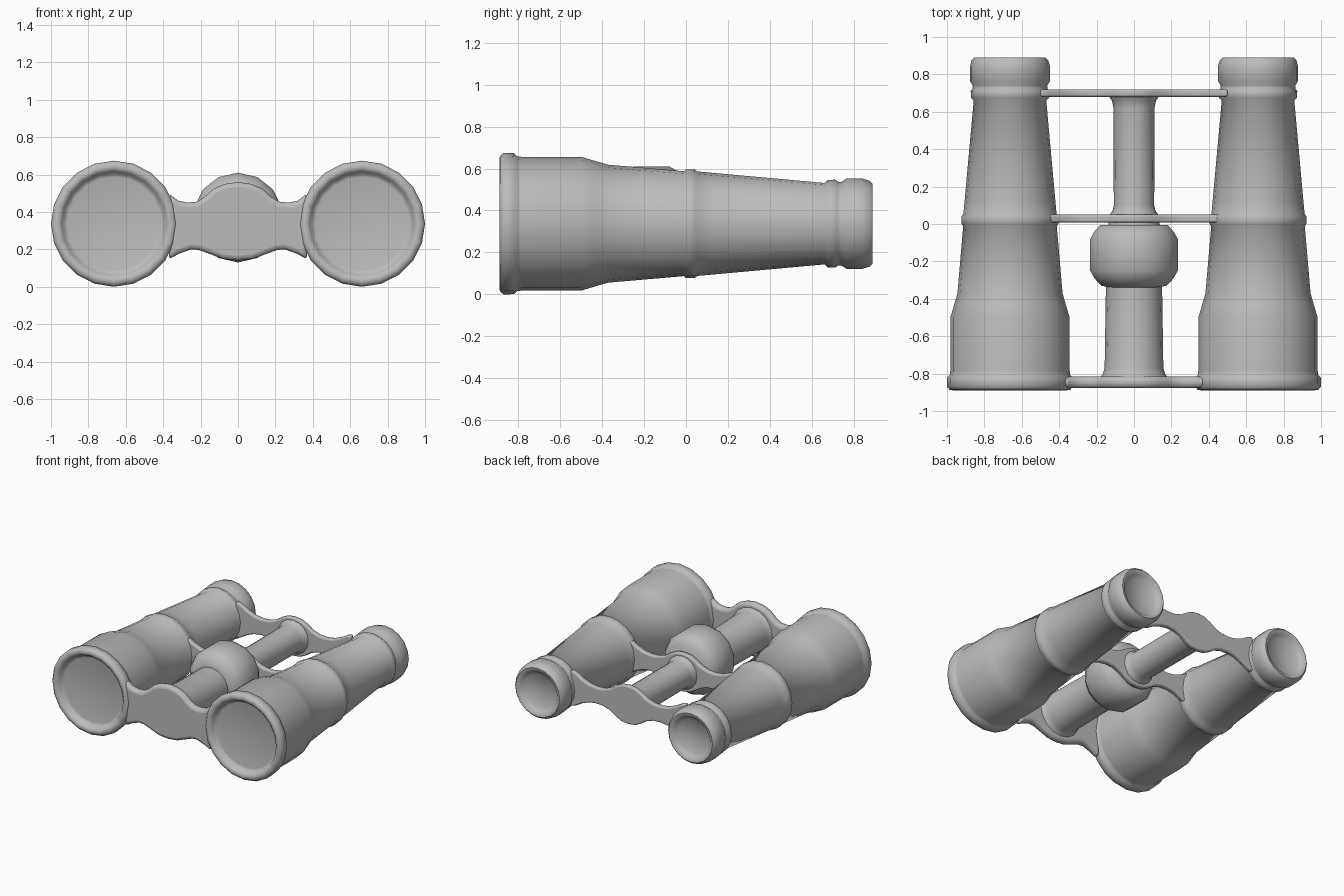
import bpy, bmesh, math

cube = bpy.data.objects.get("Cube")
if cube:
    bpy.data.objects.remove(cube, do_unlink=True)

grey = bpy.data.materials.new("plain grey")
grey.use_nodes = True
grey.diffuse_color = (0.5, 0.5, 0.5, 1)
grey.node_tree.nodes["Principled BSDF"].inputs["Base Color"].default_value = (0.5, 0.5, 0.5, 1)


def finish(name, bm, angle):
    bmesh.ops.recalc_face_normals(bm, faces=bm.faces[:])
    for f in bm.faces:
        f.smooth = True
    mesh = bpy.data.meshes.new(name)
    bm.to_mesh(mesh)
    bm.free()
    mesh.set_sharp_from_angle(angle=math.radians(angle))
    mesh.materials.append(grey)
    obj = bpy.data.objects.new(name, mesh)
    bpy.context.collection.objects.link(obj)
    return obj


def turned(name, profile, x, z, sides, angle=50):
    """Revolve (y, radius) points about a front-to-back axis."""
    bm = bmesh.new()
    verts = [bm.verts.new((x, y, z + r)) for y, r in profile]
    edges = [bm.edges.new(pair) for pair in zip(verts, verts[1:])]
    bmesh.ops.spin(bm, geom=verts + edges, cent=(x, 0, z), axis=(0, 1, 0),
                   angle=math.tau, steps=sides, use_merge=True)
    bmesh.ops.remove_doubles(bm, verts=bm.verts[:], dist=1e-5)
    return finish(name, bm, angle)


def bridge(name, top, bottom, y0, y1, bevel):
    """Upright plate, symmetric in x, from half outlines of (x, z)."""
    outline = ([(-x, z) for x, z in reversed(top)] + top[1:]
               + bottom[::-1] + [(-x, z) for x, z in bottom[1:]])
    bm = bmesh.new()
    face = bm.faces.new([bm.verts.new((x, y0, z)) for x, z in outline])
    new = bmesh.ops.extrude_face_region(bm, geom=[face])["geom"]
    moved = [v for v in new if isinstance(v, bmesh.types.BMVert)]
    bmesh.ops.translate(bm, verts=moved, vec=(0, y1 - y0, 0))
    obj = finish(name, bm, 60)
    mod = obj.modifiers.new("rounded edges", "BEVEL")
    mod.width = bevel
    mod.segments = 3
    mod.limit_method = "ANGLE"
    mod.angle_limit = math.radians(60)
    return obj


# Two barrels: recessed front lens, flared body, bands and hollow eyecup
barrel = [(-.845, 0), (-.845, .25), (-.85, .268), (-.875, .28), (-.89, .298),
          (-.887, .322), (-.87, .337), (-.82, .336), (-.806, .322), (-.785, .319),
          (-.5, .319), (-.43, .298), (-.37, .281), (-.01, .25), (.0, .259),
          (.04, .259), (.055, .249), (.12, .243), (.66, .194), (.675, .208),
          (.71, .21), (.725, .2), (.74, .199), (.765, .215), (.84, .215),
          (.875, .205), (.89, .19), (.887, .17), (.872, .155), (.855, .13), (.84, 0)]
for side, x in (("left", .663), ("right", -.663)):
    turned(side + "_barrel", barrel, x, .337, 20)

# Central hinge tube and focusing knob
turned("front_tube", [(-.83, .19), (-.805, .168), (-.77, .157), (-.32, .15), (-.32, 0)],
       0, .35, 16)
turned("rear_tube", [(-.02, 0), (-.02, .14), (.05, .13), (.07, .115), (.1, .108),
                     (.62, .11), (.66, .118), (.69, .14)], 0, .35, 16)
turned("focus_knob", [(-.34, 0), (-.34, .13), (-.33, .18), (-.29, .217), (-.25, .24),
                      (-.08, .24), (-.04, .217), (-.005, .185), (-.005, 0)], 0, .37, 14)

# Front bridge with a broad central boss
bridge("front_bridge",
       [(0, .56), (.07, .55), (.13, .525), (.18, .48), (.22, .455), (.27, .45),
        (.32, .46), (.37, .5)],
       [(0, .14), (.08, .148), (.15, .175), (.21, .197), (.25, .2), (.32, .175),
        (.37, .145)], -.878, -.815, .025)

# Middle and rear bridges: slim arms that widen at the hub and barrels
arm = [(0, .15), (.06, .143), (.11, .118), (.16, .085), (.22, .066), (.28, .063),
       (.34, .072), (.4, .095), (.46, .13), (.5, .14)]
for name, y0, y1 in (("middle_bridge", .008, .05), ("rear_bridge", .68, .72)):
    bridge(name, [(x, .35 + h) for x, h in arm], [(x, .35 - h) for x, h in arm],
           y0, y1, .012)
